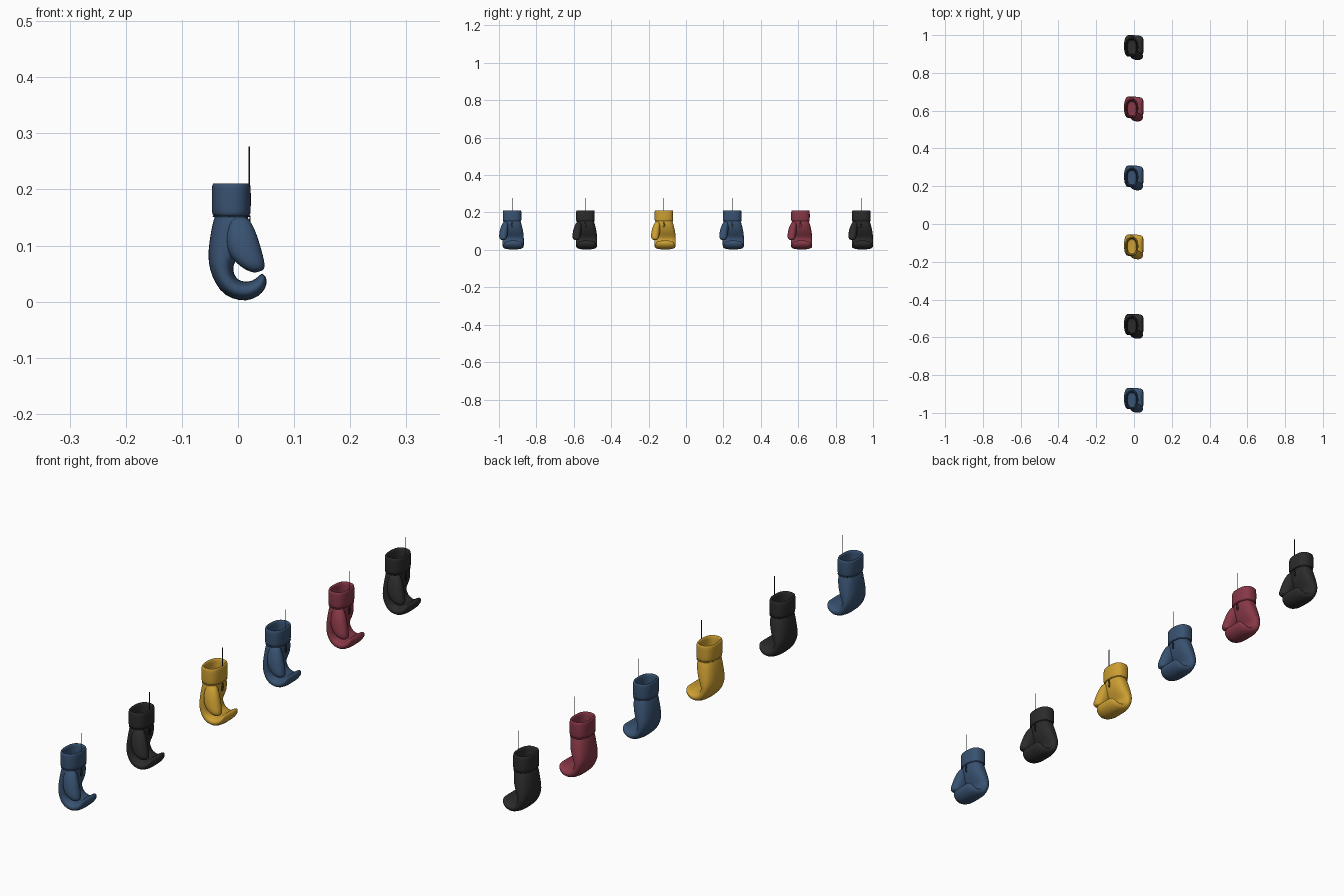
import bpy, bmesh, math
from mathutils import Vector

if "Cube" in bpy.data.objects:
    bpy.data.objects.remove(bpy.data.objects["Cube"])


def srgb(*c):
    return tuple((v / 255 / 12.92) if v < 11 else ((v / 255 + 0.055) / 1.055) ** 2.4 for v in c) + (1.0,)


def material(name, *c):
    m = bpy.data.materials.new(name)
    m.diffuse_color = srgb(*c)
    m.use_nodes = True
    m.node_tree.nodes["Principled BSDF"].inputs["Base Color"].default_value = m.diffuse_color
    return m


BLUE = material("navy_blue_leather", 56, 82, 113)
BLACK = material("black_leather", 43, 43, 43)
YELLOW = material("yellow_leather", 205, 159, 50)
RED = material("dark_red_leather", 135, 56, 70)
CORD = material("dark_cord", 45, 45, 48)


def ring(a, b, width, power=2.5, n=28):
    """Rounded loop whose thickness runs from point a to b and whose width runs along y."""
    a, b = Vector(a), Vector(b)
    mid, half = (a + b) / 2, (b - a) / 2
    pts = []
    for i in range(n):
        t = 2 * math.pi * i / n
        c, s = math.cos(t), math.sin(t)
        c = math.copysign(abs(c) ** (2 / power), c)
        s = math.copysign(abs(s) ** (2 / power), s)
        pts.append(mid + half * c + Vector((0, width * s, 0)))
    return pts


def loft(name, rings, mat, y):
    bm = bmesh.new()
    loops = [[bm.verts.new(p) for p in r] for r in rings]
    n = len(loops[0])
    for p, q in zip(loops, loops[1:]):
        for i in range(n):
            bm.faces.new((p[i], p[(i + 1) % n], q[(i + 1) % n], q[i]))
    # domed end caps
    for r in (loops[0], loops[-1]):
        centre = bm.verts.new(sum((v.co for v in r), Vector()) / n)
        for i in range(n):
            bm.faces.new((r[i], r[(i + 1) % n], centre))
    bmesh.ops.recalc_face_normals(bm, faces=bm.faces)
    for f in bm.faces:
        f.smooth = True
    me = bpy.data.meshes.new(name)
    bm.to_mesh(me)
    bm.free()
    me.materials.append(mat)
    ob = bpy.data.objects.new(name, me)
    ob.location.y = y
    bpy.context.collection.objects.link(ob)
    ob.modifiers.new("smooth", 'SUBSURF').levels = 1


def cord(name, pts, radius, mat, y, cyclic=False):
    cu = bpy.data.curves.new(name, 'CURVE')
    cu.dimensions = '3D'
    cu.bevel_depth = radius
    cu.bevel_resolution = 1
    cu.use_fill_caps = True
    sp = cu.splines.new('POLY')
    sp.points.add(len(pts) - 1)
    for p, co in zip(sp.points, pts):
        p.co = (*co, 1)
    sp.use_cyclic_u = cyclic
    cu.materials.append(mat)
    ob = bpy.data.objects.new(name, cu)
    ob.location.y = y
    bpy.context.collection.objects.link(ob)


# mitten: outer x, outer z, inner x, inner z, half width, y shift
BODY = [
    (-.038, .160, .015, .160, .042, 0), (-.043, .150, .020, .150, .047, 0),
    (-.049, .122, .018, .122, .052, .003), (-.053, .092, .008, .092, .056, .005),
    (-.053, .070, -.006, .072, .057, .006), (-.047, .046, -.010, .056, .057, .006),
    (-.033, .019, -.004, .043, .057, .006), (-.012, .005, .004, .037, .057, .006),
    (.015, .000, .016, .035, .056, .006), (.037, .009, .027, .038, .054, .006),
    (.049, .023, .034, .043, .050, .006), (.052, .036, .039, .048, .044, .006),
    (.049, .045, .043, .050, .036, .006),
]
# thumb: same layout
THUMB = [
    (-.015, .152, .014, .152, .010, -.034), (-.020, .138, .025, .141, .017, -.036),
    (-.022, .112, .035, .116, .022, -.042), (-.019, .088, .042, .092, .023, -.045),
    (-.004, .069, .047, .073, .022, -.048), (.014, .056, .048, .062, .018, -.048),
    (.029, .051, .045, .056, .010, -.047),
]
# cuff: x min, x max, z, half width; goes up outside, over the rim and down inside
CUFF = [
    (-.038, .015, .154, .042), (-.044, .021, .153, .048), (-.047, .023, .158, .050),
    (-.047, .023, .182, .050), (-.047, .023, .206, .050), (-.045, .021, .211, .048),
    (-.041, .017, .2115, .044), (-.038, .014, .208, .041), (-.037, .013, .190, .040),
    (-.036, .012, .166, .039), (-.034, .010, .163, .036),
]


def glove(y, mat):
    for name, table, power in (("mitten", BODY, 2.5), ("thumb", THUMB, 2.2)):
        loft(name, [ring((a, s, b), (c, s, d), w, power) for a, b, c, d, w, s in table], mat, y)
    loft("cuff", [ring((a, 0, z), (b, 0, z), w, 2.5) for a, b, z, w in CUFF], mat, y)
    # piping between cuff and mitten
    cord("cuff_piping", ring((-.0435, 0, .1525), (.0205, 0, .1525), .0475), .0018, mat, y, True)
    # hanging string and lace loop on the palm
    cord("hanging_string", [(.020, 0, .17), (.020, 0, .277)], .0013, CORD, y)
    loop = []
    for i in range(16):
        t = 2 * math.pi * i / 16
        z = .136 + .016 * math.cos(t)
        loop.append((.0195 + (z - .12) * .06, .005 * math.sin(t) * math.sin(t / 2), z))
    cord("lace_loop", loop, .0011, CORD, y, True)


for y, mat in ((-.93, BLUE), (-.538, BLACK), (-.118, YELLOW), (.247, BLUE), (.612, RED), (.937, BLACK)):
    glove(y, mat)
